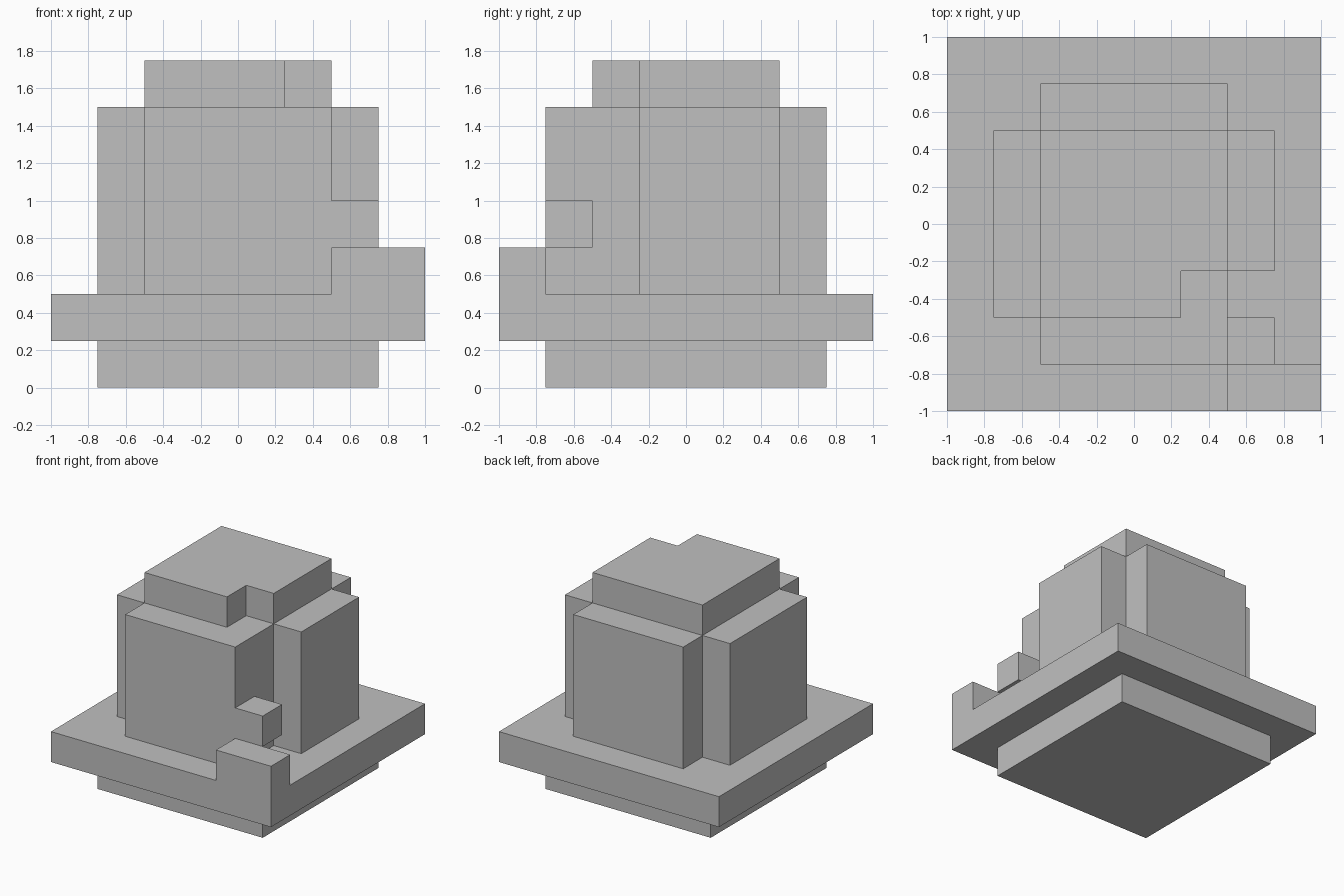
import bpy
import bmesh

cube = bpy.data.objects.get("Cube")
if cube:
    bpy.data.objects.remove(cube, do_unlink=True)

U = 0.25  # size of one grid block

# Single plain grey
grey = bpy.data.materials.new("plain_grey")
grey.use_nodes = True
color = (0.527, 0.527, 0.527, 1)
grey.diffuse_color = color
grey.node_tree.nodes["Principled BSDF"].inputs["Base Color"].default_value = color


def prism(name, outline, z0, z1):
    """Extrude a plan outline (in blocks) from z0 to z1."""
    bm = bmesh.new()
    face = bm.faces.new([bm.verts.new((x * U, y * U, z0 * U)) for x, y in outline])
    top = bmesh.ops.extrude_face_region(bm, geom=[face])["geom"]
    verts = [v for v in top if isinstance(v, bmesh.types.BMVert)]
    bmesh.ops.translate(bm, verts=verts, vec=(0, 0, (z1 - z0) * U))
    bmesh.ops.recalc_face_normals(bm, faces=bm.faces)
    mesh = bpy.data.meshes.new(name)
    bm.to_mesh(mesh)
    bm.free()
    mesh.materials.append(grey)
    obj = bpy.data.objects.new(name, mesh)
    bpy.context.collection.objects.link(obj)
    return obj


def rect(x0, x1, y0, y1):
    return [(x0, y0), (x1, y0), (x1, y1), (x0, y1)]


# Foot and wide plate
prism("foot", rect(-3, 3, -3, 3), 0, 1)
prism("plate", rect(-4, 4, -4, 4), 1, 2)

# Cross-shaped body, its front +x corner cut deeper
body = [(-2, -3), (2, -3), (2, -1), (3, -1), (3, 2), (2, 2),
        (2, 3), (-2, 3), (-2, 2), (-3, 2), (-3, -2), (-2, -2)]
prism("body", body, 2, 6)

# Cap with one notched corner
cap = [(-2, -2), (1, -2), (1, -1), (2, -1), (2, 2), (-2, 2)]
prism("cap", cap, 6, 7)

# Raised block on the plate edge and small block on the body side
prism("edge_block", rect(2, 4, -4, -3), 2, 3)
prism("side_block", rect(2, 3, -3, -2), 3, 4)
